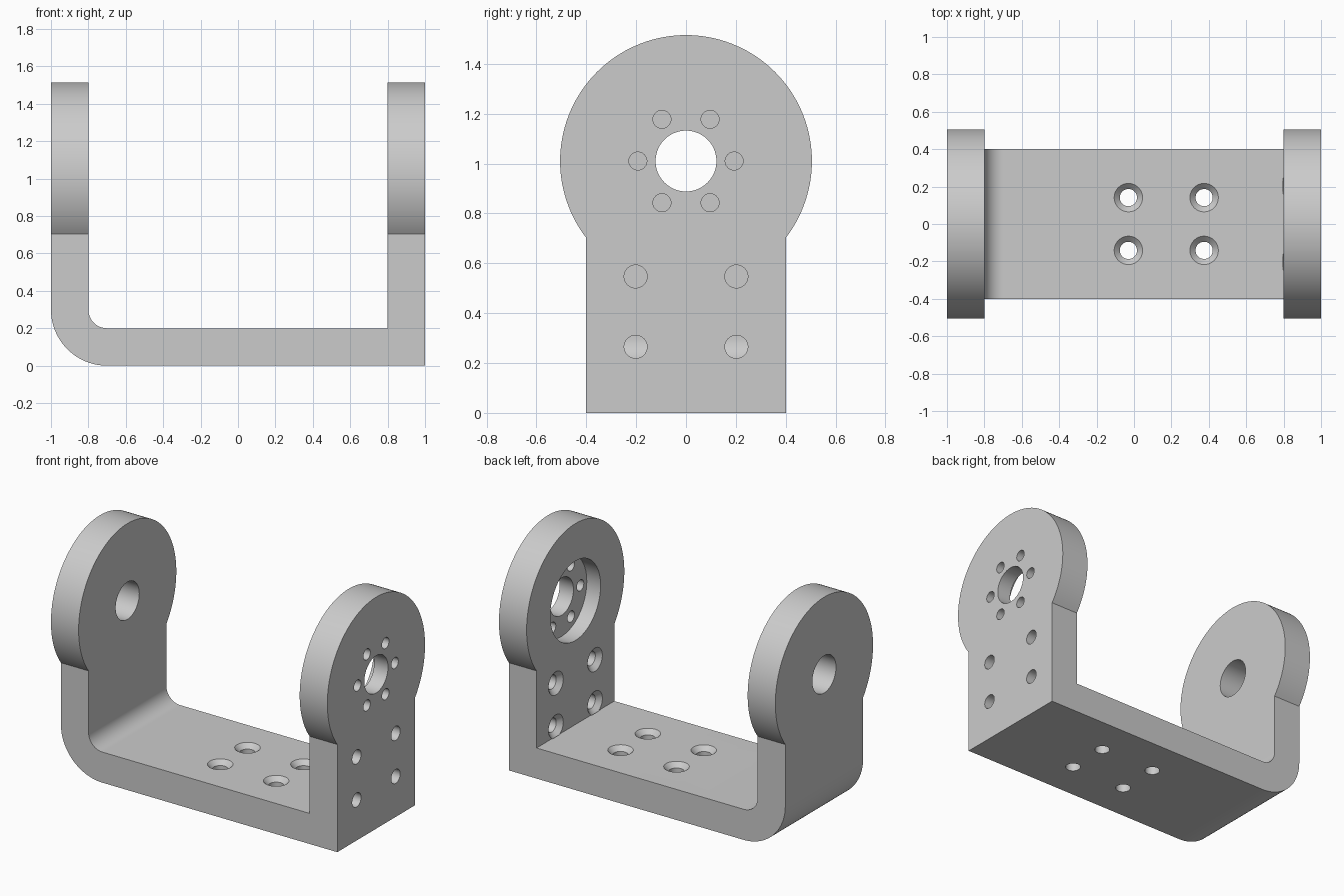
import bpy
import bmesh
from math import pi, sin, cos, asin, radians
from mathutils import Matrix, Vector

cube = bpy.data.objects.get("Cube")
if cube:
    bpy.data.objects.remove(cube, do_unlink=True)

WALL = 0.2            # plate thickness
INNER = 0.8           # inner face of both arms
HALF_W = 0.402        # half width of the strap
HUB_R, HUB_Z = 0.505, 1.01
BORE_R = 0.122

grey = bpy.data.materials.new("light_grey")
grey.use_nodes = True
colour = (0.6, 0.6, 0.6, 1)
grey.diffuse_color = colour
grey.node_tree.nodes["Principled BSDF"].inputs["Base Color"].default_value = colour


def make_object(name, bm):
    bmesh.ops.recalc_face_normals(bm, faces=bm.faces)
    mesh = bpy.data.meshes.new(name)
    bm.to_mesh(mesh)
    bm.free()
    mesh.materials.append(grey)
    obj = bpy.data.objects.new(name, mesh)
    bpy.context.collection.objects.link(obj)
    return obj


def prism(name, points, direction):
    """Extrude a closed outline of 3D points along a direction."""
    bm = bmesh.new()
    face = bm.faces.new([bm.verts.new(p) for p in points])
    moved = bmesh.ops.extrude_face_region(bm, geom=[face])["geom"]
    verts = [v for v in moved if isinstance(v, bmesh.types.BMVert)]
    bmesh.ops.translate(bm, verts=verts, vec=direction)
    return make_object(name, bm)


def arc(cx, cy, r, start, end, steps):
    angles = [start + (end - start) * i / steps for i in range(steps + 1)]
    return [(cx + r * cos(a), cy + r * sin(a)) for a in angles]


def lathe(bm, profile, matrix, segments=48):
    """Add a closed turned solid; profile lists (radius, height)."""
    rings = []
    for r, h in profile:
        rings.append([bm.verts.new(matrix @ Vector((r * cos(2 * pi * i / segments),
                                                    r * sin(2 * pi * i / segments), h)))
                      for i in range(segments)])
    for low, high in zip(rings, rings[1:]):
        for i in range(segments):
            j = (i + 1) % segments
            bm.faces.new((low[i], low[j], high[j], high[i]))
    bm.faces.new(rings[0])
    bm.faces.new(rings[-1])


def boolean(target, tool, operation):
    tool.hide_render = True
    mod = target.modifiers.new(tool.name, "BOOLEAN")
    mod.operation, mod.solver, mod.object = operation, "EXACT", tool
    bpy.context.view_layer.objects.active = target
    bpy.ops.object.modifier_apply(modifier=mod.name)
    bpy.data.objects.remove(tool, do_unlink=True)


# U-shaped strap: one rounded bend on the right, one square corner on the left
top = 1.6
strap = [(1, 0), (1, top), (INNER, top), (INNER, WALL)]
strap += arc(-0.7, 0.3, 0.1, -pi / 2, -pi, 16)
strap += [(-INNER, top), (-1, top)]
strap += arc(-0.7, 0.3, 0.3, pi, 1.5 * pi, 24)
bracket = prism("bracket", [(x, -0.6, z) for x, z in strap], (0, 1.2, 0))

# Side silhouette with round hubs trims the strap
dip = asin((HUB_R ** 2 - HALF_W ** 2) ** 0.5 / HUB_R)
side = arc(0, HUB_Z, HUB_R, -dip, pi + dip, 96) + [(-HALF_W, -0.1), (HALF_W, -0.1)]
silhouette = prism("silhouette", [(-1.1, y, z) for y, z in side], (2.2, 0, 0))
boolean(bracket, silhouette, "INTERSECT")


def on_left_arm(y, z):
    return Matrix.Translation((INNER, y, z)) @ Matrix.Rotation(-pi / 2, 4, "Y")


def on_right_arm(y, z):
    return Matrix.Translation((-INNER, y, z)) @ Matrix.Rotation(pi / 2, 4, "Y")


# Pivot bores, with a round recess inside the left arm
bm = bmesh.new()
lathe(bm, [(BORE_R, -0.3), (BORE_R, -0.1), (0.26, -0.1), (0.26, 0.1)],
      on_left_arm(0, HUB_Z), 64)
lathe(bm, [(BORE_R, -0.3), (BORE_R, 0.1)], on_right_arm(0, HUB_Z), 64)
boolean(bracket, make_object("bore_cutter", bm), "DIFFERENCE")

# Ring of six small holes around the left bore
bm = bmesh.new()
for k in range(6):
    a = k * pi / 3
    lathe(bm, [(0.036, -0.3), (0.036, -0.05)],
          on_left_arm(0.193 * cos(a), HUB_Z + 0.193 * sin(a)), 32)
boolean(bracket, make_object("ring_hole_cutter", bm), "DIFFERENCE")

# Countersunk screw holes in the left arm and the base
screw = [(0.046, -0.3), (0.046, -0.03), (0.076, 0), (0.08, 0.004)]
bm = bmesh.new()
for s in (-1, 1):
    for z in (0.265, 0.547):
        lathe(bm, screw, on_left_arm(s * 0.202, z))
    for x in (-0.03, 0.375):
        lathe(bm, screw, Matrix.Translation((x, s * 0.141, WALL)))
boolean(bracket, make_object("screw_hole_cutter", bm), "DIFFERENCE")

# Smooth the round walls, keep machined edges crisp
bpy.ops.object.select_all(action="DESELECT")
bracket.select_set(True)
bpy.context.view_layer.objects.active = bracket
bpy.ops.object.shade_smooth_by_angle(angle=radians(25))
